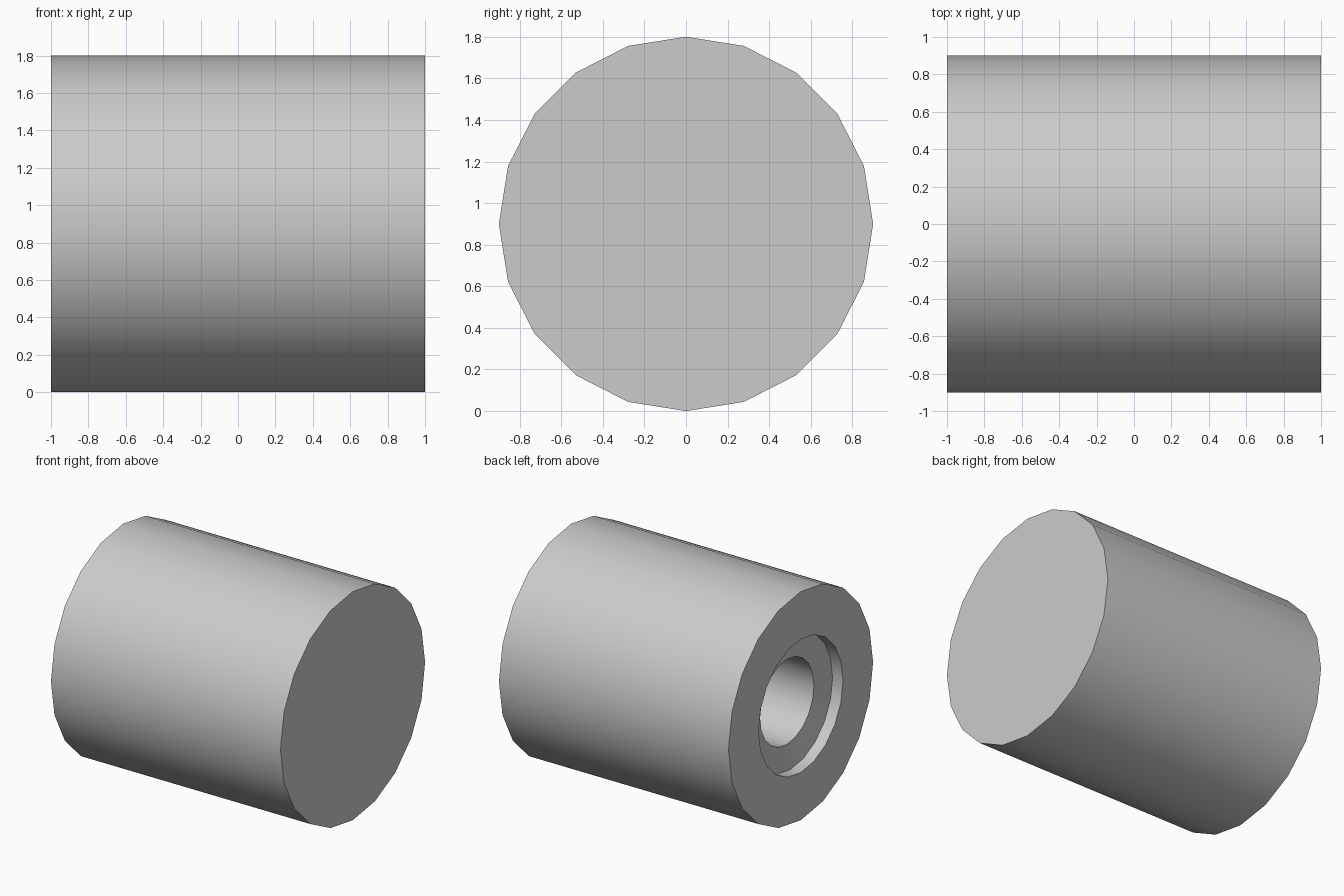
import bpy, bmesh
from math import sin, cos, pi, radians

if "Cube" in bpy.data.objects:
    bpy.data.objects.remove(bpy.data.objects["Cube"])

SIDES = 20
AXIS_Z = 0.9

# Profile along x: solid end, barrel, recessed end, shallow counterbore, deep bore
profile = [(1.0, 0.9), (-1.0, 0.9), (-1.0, 0.525),
           (-0.91, 0.525), (-0.88, 0.335), (0.8, 0.335)]

bm = bmesh.new()


def ring(x, r):
    """Circle of vertices around the horizontal axis, one vertex at the top."""
    return [bm.verts.new((x, r * sin(2 * pi * i / SIDES),
                          AXIS_Z + r * cos(2 * pi * i / SIDES)))
            for i in range(SIDES)]


rings = [ring(x, r) for x, r in profile]
for a, b in zip(rings, rings[1:]):
    for i in range(SIDES):
        j = (i + 1) % SIDES
        bm.faces.new((a[i], a[j], b[j], b[i]))

# Closed end and bore floor
bm.faces.new(rings[0])
bm.faces.new(rings[-1])
bmesh.ops.recalc_face_normals(bm, faces=bm.faces)

mesh = bpy.data.meshes.new("barrel")
bm.to_mesh(mesh)
bm.free()
barrel = bpy.data.objects.new("barrel", mesh)
bpy.context.collection.objects.link(barrel)

# Smooth walls with sharp rims
bpy.context.view_layer.objects.active = barrel
barrel.select_set(True)
bpy.ops.object.shade_smooth_by_angle(angle=radians(30))
